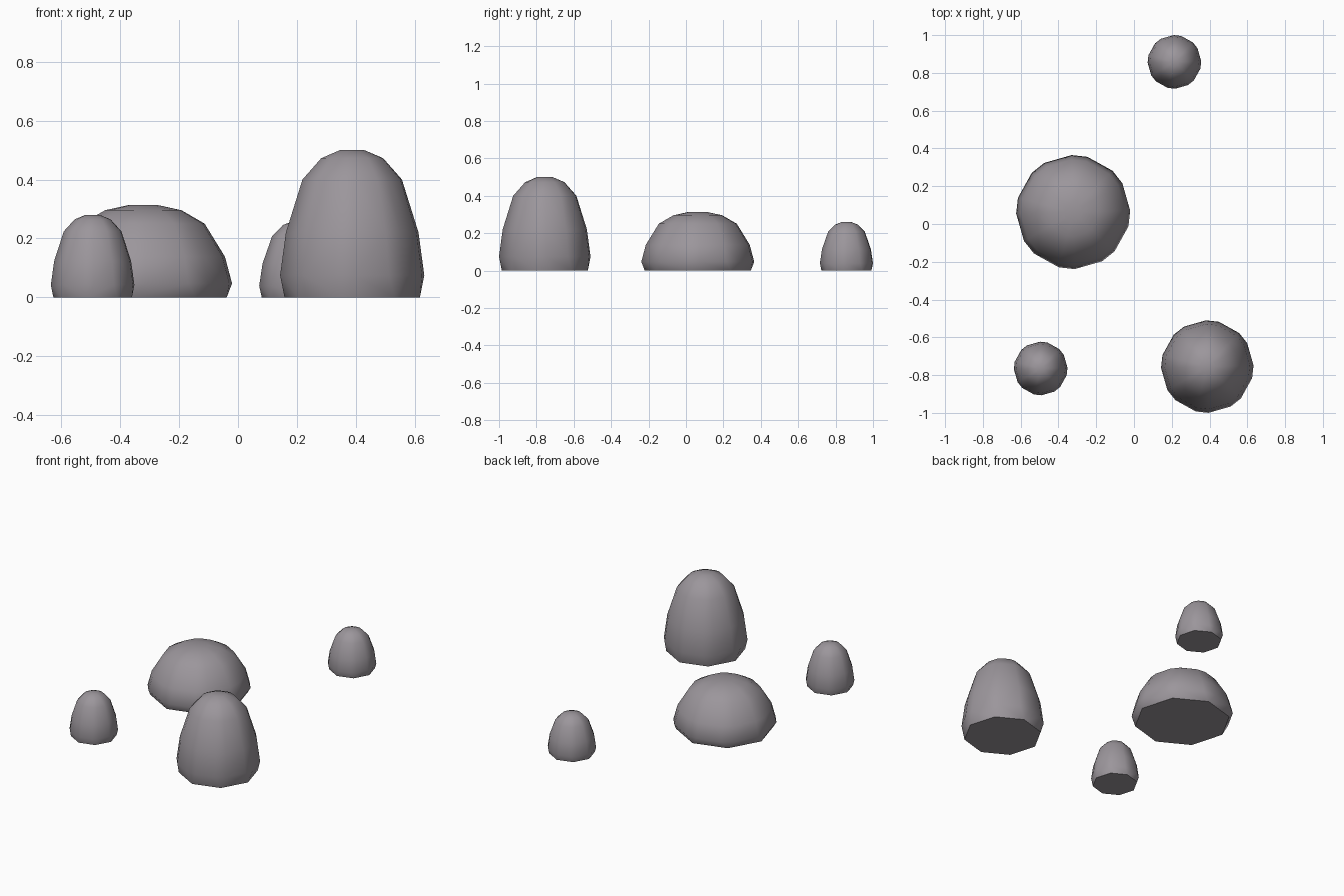
import bpy, bmesh, math

if "Cube" in bpy.data.objects:
    bpy.data.objects.remove(bpy.data.objects["Cube"])

stone = bpy.data.materials.new("warm grey stone")
stone.diffuse_color = (0.33, 0.305, 0.33, 1)
stone.use_nodes = True
stone.node_tree.nodes["Principled BSDF"].inputs["Base Color"].default_value = stone.diffuse_color

# Shared boulder profile: (radius factor, height factor)
PROFILE = [(1.0, 0.15), (0.92, 0.44), (0.69, 0.80), (0.43, 0.945), (0.17, 1.0)]


def boulder(name, x, y, radius, height):
    bm = bmesh.new()

    def point(angle, r, h):
        a = math.radians(angle)
        bm.verts.new((radius * r * math.cos(a), radius * r * math.sin(a), height * h))

    for k in range(8):
        mid = 45 * k - 6.5
        point(mid, 0.945, 0)                 # eight-sided foot
        for r, h in PROFILE:                 # chamfered eight-sided rings
            point(mid - 8, r, h)
            point(mid + 8, r, h)
    bmesh.ops.convex_hull(bm, input=bm.verts[:])
    bmesh.ops.dissolve_limit(bm, angle_limit=math.radians(0.5),
                             verts=bm.verts[:], edges=bm.edges[:])
    bmesh.ops.recalc_face_normals(bm, faces=bm.faces[:])
    mesh = bpy.data.meshes.new(name)
    bm.to_mesh(mesh)
    bm.free()
    mesh.materials.append(stone)
    ob = bpy.data.objects.new(name, mesh)
    ob.location = (x, y, 0)
    bpy.context.collection.objects.link(ob)
    bpy.ops.object.select_all(action='DESELECT')
    ob.select_set(True)
    bpy.context.view_layer.objects.active = ob
    bpy.ops.object.shade_smooth_by_angle(angle=math.radians(35))


# The four rocks
boulder("wide_rock", -0.322, 0.063, 0.302, 0.313)
boulder("tall_rock", 0.388, -0.755, 0.245, 0.50)
boulder("small_front_rock", -0.494, -0.765, 0.142, 0.28)
boulder("small_back_rock", 0.214, 0.858, 0.142, 0.26)
